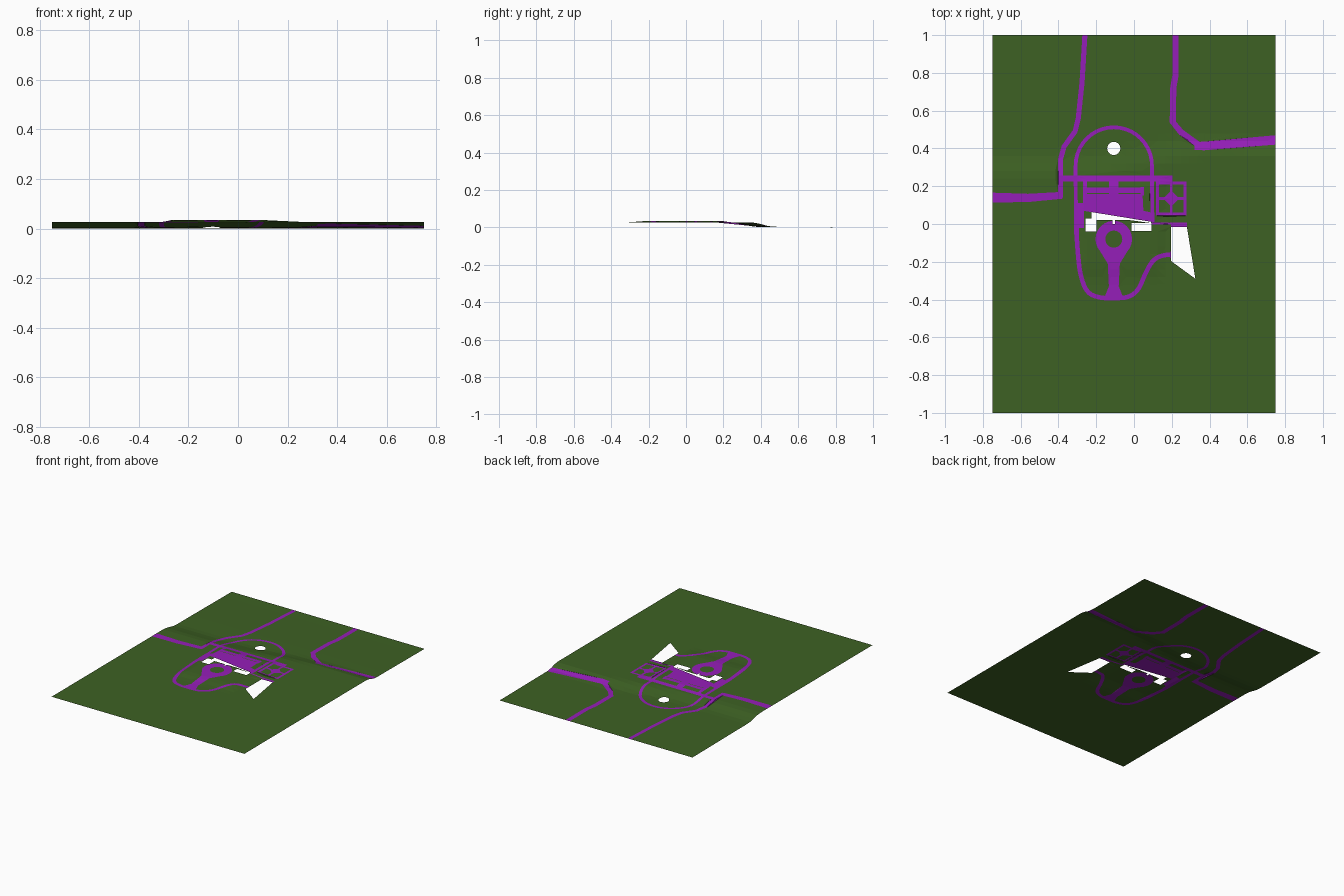
import bpy, math
from mathutils import Vector
from mathutils.geometry import delaunay_2d_cdt

if "Cube" in bpy.data.objects:
    bpy.data.objects.remove(bpy.data.objects["Cube"])

CX = -0.107  # axis of the formal garden


def material(name, rgb):
    m = bpy.data.materials.new(name)
    m.diffuse_color = (*rgb, 1)
    m.use_nodes = True
    m.node_tree.nodes["Principled BSDF"].inputs["Base Color"].default_value = m.diffuse_color
    return m


GRASS = material("grass green", (0.047, 0.120, 0.017))
PURPLE = material("path purple", (0.300, 0.013, 0.480))

outlines = []  # (kind, points): later sorted out by priority hole > island > path


def area(pts):
    return sum(a[0] * b[1] - b[0] * a[1] for a, b in zip(pts, pts[1:] + pts[:1]))


def shape(kind, pts):
    pts = [(min(.75, max(-.75, x)), min(1, max(-1, y))) for x, y in pts]
    outlines.append((kind, pts if area(pts) > 0 else pts[::-1]))


def rect(kind, x0, x1, y0, y1):
    shape(kind, [(x0, y0), (x1, y0), (x1, y1), (x0, y1)])


def circle(kind, x, y, r, n=24):
    shape(kind, [(x + r * math.cos(t * math.tau / n), y + r * math.sin(t * math.tau / n)) for t in range(n)])


def rounded(pts, rounds=2):
    for _ in range(rounds):
        new = [pts[0]]
        for a, b in zip(pts, pts[1:]):
            new += [(a[0] * .75 + b[0] * .25, a[1] * .75 + b[1] * .25),
                    (a[0] * .25 + b[0] * .75, a[1] * .25 + b[1] * .75)]
        pts = new + [pts[-1]]
    return pts


def stroke(pts, w0, w1=None):
    """Path of tapering width along a centre line."""
    w1 = w1 or w0
    v = [Vector(p) for p in pts]
    left, right = [], []
    for i, p in enumerate(v):
        d = (v[min(i + 1, len(v) - 1)] - v[max(i - 1, 0)]).normalized()
        n = Vector((-d.y, d.x)) * (w0 + (w1 - w0) * i / (len(v) - 1)) / 2
        left.append(tuple(p + n))
        right.append(tuple(p - n))
    shape("path", left + right[::-1])


# Access roads
stroke([(-.26, 1.0), (-.275, .75), (-.295, .56), (-.312, .49), (-.37, .41), (-.39, .34), (-.39, .14)], .027)
stroke([(-.75, .14), (-.56, .138), (-.38, .152)], .052, .036)
stroke([(.22, 1.0), (.22, .79), (.208, .72), (.205, .54), (.25, .485), (.35, .413)], .033)
stroke([(.32, .413), (.37, .413), (.75, .445)], .042, .05)

# Back walk: cross bar, arch and link to the terrace
rect("path", -.40, .205, .226, .256)
arch = [(CX - .20, .08), (CX - .202, .2)]
arch += [(CX - .202 * math.cos(math.pi * t / 20), .31 + .202 * math.sin(math.pi * t / 20)) for t in range(21)]
arch += [(CX + .202, .2), (CX + .205, .01)]
stroke(arch, .02)
rect("path", CX - .025, CX + .025, .15, .23)

# Terrace with its slanted front edge and side walk
rect("path", -.26, .05, .165, .192)
shape("path", [(-.26, .16), (.045, .16), (.05, .07), (.095, .06), (.095, .01), (-.27, .07)])
rect("path", -.27, -.25, .07, .23)
rect("path", .035, .052, .15, .195)
rect("path", -.312, -.265, -.02, .11)
rect("path", -.318, -.29, -.055, .1)

# Front loop walk
stroke(rounded([(-.305, -.04), (-.298, -.15), (-.285, -.27), (-.25, -.365), (-.18, -.392), (CX, -.393),
                (-.03, -.39), (.025, -.35), (.06, -.26), (.10, -.19), (.15, -.165), (.205, -.162)]), .024)
rect("path", .19, .21, -.18, -.145)

# Ring and flared stem
circle("path", CX, -.08, .097)
circle("island", CX, -.08, .045)
shape("path", [(CX - .075, -.14), (CX - .032, -.21), (CX - .026, -.33), (CX - .05, -.39),
               (CX + .05, -.39), (CX + .026, -.33), (CX + .032, -.21), (CX + .075, -.14)])

# Square garden: frame, cross and centre diamond
GX, GY = .197, .135
for s in (-1, 1):
    rect("path", GX + s * .073 - .008, GX + s * .073 + .008, GY - .09, GY + .09)
    rect("path", GX - .08, GX + .08, GY + s * .083 - .008, GY + s * .083 + .008)
rect("path", GX - .007, GX + .007, GY - .08, GY + .08)
rect("path", GX - .07, GX + .07, GY - .007, GY + .007)
shape("path", [(GX - .042, GY), (GX, GY - .042), (GX + .042, GY), (GX, GY + .042)])
rect("path", .08, .28, -.003, .008)
rect("path", .195, .28, -.015, .008)

# Openings where buildings and ponds sit
shape("hole", [(.195, -.015), (.28, -.015), (.325, -.29), (.215, -.21), (.195, -.195)])
circle("hole", CX, .40, .035)
shape("hole", [(-.225, .063), (.09, .012), (.09, .005), (-.02, .02), (-.2, .02), (-.225, .03)])
rect("hole", -.258, -.198, -.04, .03)
rect("hole", -.012, .092, -.037, .006)
rect("hole", CX - .006, CX + .006, .0, .03)


def ramp(v, a, b):
    t = min(1, max(0, (v - a) / (b - a)))
    return t * t * (3 - 2 * t)


def height(x, y):
    """Plain, bank down to the lower field, and raised garden platform."""
    start = .24 + .12 * ramp(x, -.3, .5)
    z = .026 - .023 * ramp(y, start, start + .15 - .05 * ramp(x, 0, .6)) - .003 * ramp(y, .45, 1)
    return z + .009 * ramp(x, -.31, -.26) * ramp(-x, -.17, -.10) * ramp(y, -.31, -.2) * ramp(-y, -.26, -.18)


# Cut the ground along every outline
verts, faces = [], []
NX, NY = 36, 50
for i in range(NX + 1):
    for j in range(NY + 1):
        verts.append(Vector((-.75 + 1.5 * i / NX, -1 + 2 * j / NY)))
for kind, pts in outlines:
    faces.append(list(range(len(verts), len(verts) + len(pts))))
    verts += [Vector(p) for p in pts]
out_v, _, out_f, _, _, origin = delaunay_2d_cdt(verts, [], faces, 0, 1e-5)

parts = {"lawn": [], "paths": []}
for f, ids in zip(out_f, origin):
    kinds = {outlines[k][0] for k in ids}
    if "hole" in kinds:
        continue
    parts["paths" if "path" in kinds and "island" not in kinds else "lawn"].append(f)

for name, mat in (("lawn", GRASS), ("paths", PURPLE)):
    used = sorted({v for f in parts[name] for v in f})
    index = {v: i for i, v in enumerate(used)}
    me = bpy.data.meshes.new(name)
    me.from_pydata([(out_v[v].x, out_v[v].y, height(*out_v[v])) for v in used], [],
                   [[index[v] for v in f] for f in parts[name]])
    me.materials.append(mat)
    ob = bpy.data.objects.new(name, me)
    bpy.context.collection.objects.link(ob)
